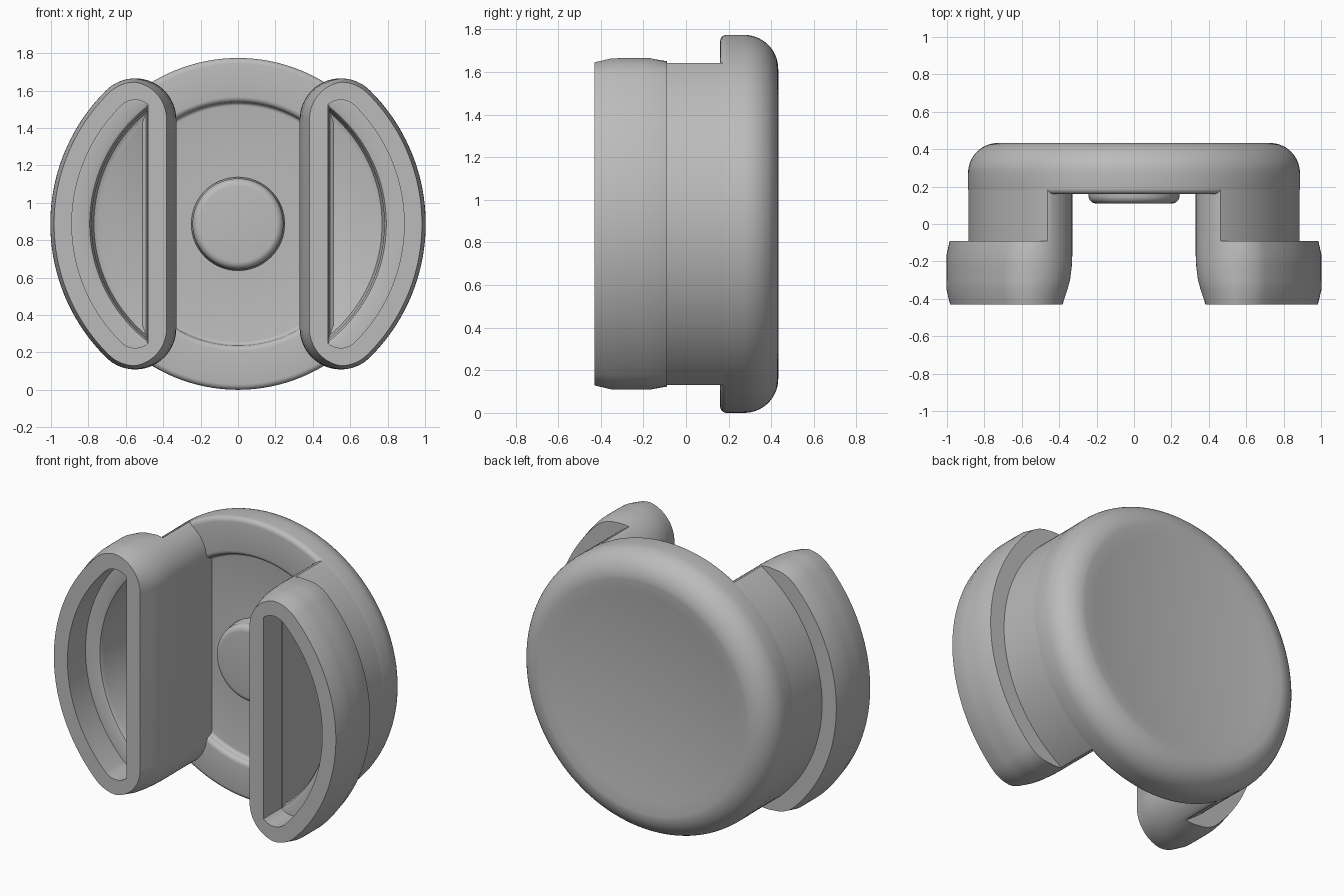
import bpy, bmesh
from math import sin, cos, pi, sqrt, atan2, copysign, hypot

if "Cube" in bpy.data.objects:
    bpy.data.objects.remove(bpy.data.objects["Cube"])

CENTRE_Z = 0.887      # height of the round axis
DISC_R = 0.887
FILLET_X, FILLET_Z, FILLET_R = 0.55, 0.558, 0.22   # rounded ends of the clips

grey = bpy.data.materials.new("grey_plastic")
grey.use_nodes = True
colour = (0.5, 0.5, 0.5, 1)
grey.diffuse_color = colour
grey.node_tree.nodes["Principled BSDF"].inputs["Base Color"].default_value = colour


def loft(name, layers):
    """Skin a stack of (y, outline) layers into a closed solid."""
    bm = bmesh.new()
    rings = [[bm.verts.new((x, y, z + CENTRE_Z)) for x, z in pts] for y, pts in layers]
    n = len(rings[0])
    for a, b in zip(rings, rings[1:]):
        for i in range(n):
            j = (i + 1) % n
            bm.faces.new((a[i], a[j], b[j], b[i]))
    bm.faces.new(rings[0])
    bm.faces.new(rings[-1])
    bmesh.ops.remove_doubles(bm, verts=bm.verts, dist=0.0002)
    bmesh.ops.recalc_face_normals(bm, faces=bm.faces)
    mesh = bpy.data.meshes.new(name)
    bm.to_mesh(mesh)
    bm.free()
    mesh.materials.append(grey)
    obj = bpy.data.objects.new(name, mesh)
    bpy.context.collection.objects.link(obj)
    return obj


def activate(obj):
    bpy.ops.object.select_all(action='DESELECT')
    obj.select_set(True)
    bpy.context.view_layer.objects.active = obj


def cut(obj, cutter):
    mod = obj.modifiers.new("pocket", 'BOOLEAN')
    mod.operation, mod.solver, mod.object = 'DIFFERENCE', 'EXACT', cutter
    activate(obj)
    bpy.ops.object.modifier_apply(modifier=mod.name)


def smooth(obj):
    activate(obj)
    bpy.ops.object.shade_smooth_by_angle(angle=pi / 6)


def lathe(name, profile, steps=128):
    turn = [2 * pi * i / steps for i in range(steps)]
    return loft(name, [(y, [(r * cos(t), r * sin(t)) for t in turn]) for r, y in profile])


def arc(cr, cy, rad, start, end, steps=8):
    """Profile points on a circular arc, angles in quarter turns."""
    angles = [(start + (end - start) * i / steps) * pi / 2 for i in range(steps + 1)]
    return [(cr + rad * cos(a), cy + rad * sin(a)) for a in angles]


def d_outline(side, outer=0.0, inner=0.0, rmax=2.0, xmin=0.0):
    """D shape with rounded ends, inset by outer/inner, limited by a circle and a flat."""
    phi = atan2(FILLET_Z, FILLET_X)
    big = hypot(FILLET_X, FILLET_Z) + FILLET_R
    raw = [(0, 0, big, -phi + 2 * phi * i / 48) for i in range(49)]
    raw += [(FILLET_X, FILLET_Z, FILLET_R, phi + (pi - phi) * i / 32) for i in range(1, 33)]
    raw += [(FILLET_X, -FILLET_Z, FILLET_R, pi + (pi - phi) * i / 32) for i in range(32)]
    pts = []
    for cx, cz, rad, a in raw:
        inset = max(0, outer + (inner - outer) * max(0, -cos(a)))
        x, z = cx + (rad - inset) * cos(a), cz + (rad - inset) * sin(a)
        r = hypot(x, z)
        if r > rmax:
            x, z = x * rmax / r, z * rmax / r
        x = max(x, xmin)
        if hypot(x, z) > rmax:
            z = copysign(sqrt(max(0, rmax * rmax - x * x)), z)
        pts.append((side * x, z))
    return pts


# Back disc: shallow front recess, rounded rim, dished back
floor = 0.21
profile = [(0.02, floor), (0.3, floor)]
profile += arc(0.63, floor - 0.02, 0.02, 1, 0, 4)
profile += arc(0.68, 0.19, 0.03, -2, -1, 5)
profile += arc(DISC_R - 0.03, 0.19, 0.03, -1, 0, 5)
profile += arc(DISC_R - 0.16, 0.273, 0.16, 0, 1, 14)
profile += [(r, 0.433 - 0.05 * (1 - (r / 0.727) ** 2)) for r in (0.65, 0.55, 0.45, 0.35, 0.25, 0.15, 0.02)]
disc = lathe("back_disc", profile)

# Centre button with softened front edge
button = lathe("centre_button", [(0.25, 0.23), (0.25, 0.2), (0.243, 0.18)]
               + arc(0.203, 0.15, 0.04, 0, -1, 6), 64)

# Two D-shaped clips, each with a stepped pocket down to the disc
clips = []
for side, label in ((1, "left"), (-1, "right")):
    body_r = DISC_R - 0.001
    clip = loft(label + "_clip", [
        (0.215, d_outline(side, rmax=body_r)),
        (-0.09, d_outline(side, rmax=body_r)),
        (-0.09, d_outline(side, 0.018, -0.023)),
        (-0.17, d_outline(side)),
        (-0.23, d_outline(side, 0, 0.003)),
        (-0.30, d_outline(side, 0, 0.012)),
        (-0.35, d_outline(side, 0.001, 0.026)),
        (-0.43, d_outline(side, 0.02, 0.052)),
    ])
    wide = d_outline(side, 0.115, 0.115, xmin=0.478)
    pocket = loft(label + "_pocket_cutter", [(-0.6, wide), (-0.25, wide)] + [
        (y, d_outline(side, 0.115, 0.115, rmax=r, xmin=x)) for y, r, x in (
            (-0.25, 0.81, 0.485), (-0.243, 0.793, 0.486), (-0.22, 0.782, 0.487),
            (0.18, 0.778, 0.487), (0.208, 0.77, 0.492), (0.22, 0.745, 0.51))])
    pocket.hide_render = True
    cut(clip, pocket)
    cut(disc, pocket)
    bpy.data.objects.remove(pocket)
    clips.append(clip)

for part in [disc, button] + clips:
    smooth(part)
